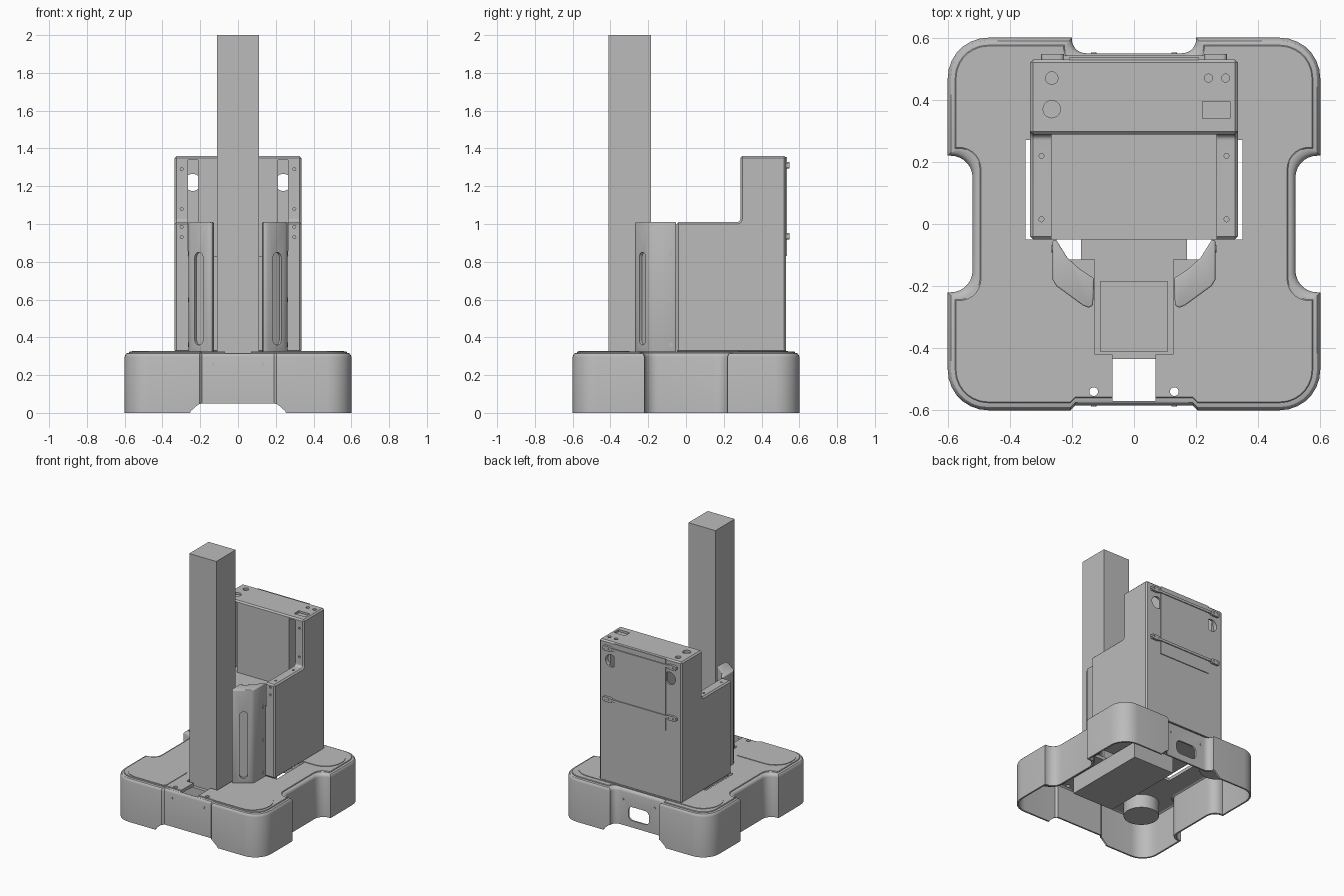
import bpy, bmesh, math
from mathutils import Vector

if "Cube" in bpy.data.objects:
    bpy.data.objects.remove(bpy.data.objects["Cube"], do_unlink=True)

grey = bpy.data.materials.new("plain_grey")
grey.use_nodes = True
grey.diffuse_color = (0.5, 0.5, 0.5, 1)
grey.node_tree.nodes["Principled BSDF"].inputs["Base Color"].default_value = (0.5, 0.5, 0.5, 1)

# Drawing planes: (u, v) is the profile, w the extrusion
XY = lambda u, v, w: Vector((u, v, w))
XZ = lambda u, v, w: Vector((u, w, v))
YZ = lambda u, v, w: Vector((w, u, v))


def fillet(corners, steps=7):
    """Round each (x, y, radius) corner of a closed outline."""
    out = []
    for i, (x, y, r) in enumerate(corners):
        p = Vector((x, y))
        if not r:
            out.append(p)
            continue
        a = (Vector(corners[i - 1][:2]) - p).normalized()
        b = (Vector(corners[(i + 1) % len(corners)][:2]) - p).normalized()
        c = p + (a + b) * r
        for k in range(steps + 1):
            t = math.pi / 2 * k / steps
            out.append(c - b * r * math.cos(t) - a * r * math.sin(t))
    return out


def rect(u0, u1, v0, v1, r=0):
    return fillet([(u0, v0, r), (u1, v0, r), (u1, v1, r), (u0, v1, r)])


def circle(u, v, r, n=20):
    return [(u + r * math.cos(k * math.tau / n), v + r * math.sin(k * math.tau / n)) for k in range(n)]


def loft(name, rings, closed=False):
    """Join matching rings of points; cap the ends unless the section is closed."""
    bm = bmesh.new()
    loops = [[bm.verts.new(p) for p in ring] for ring in rings]
    pairs = list(zip(loops, loops[1:]))
    if closed:
        pairs.append((loops[-1], loops[0]))
    else:
        bm.faces.new(loops[0])
        bm.faces.new(loops[-1])
    for low, high in pairs:
        for i in range(len(low)):
            bm.faces.new((low[i - 1], low[i], high[i], high[i - 1]))
    bmesh.ops.recalc_face_normals(bm, faces=bm.faces)
    mesh = bpy.data.meshes.new(name)
    bm.to_mesh(mesh)
    bm.free()
    ob = bpy.data.objects.new(name, mesh)
    bpy.context.collection.objects.link(ob)
    mesh.materials.append(grey)
    return ob


def prism(name, pts, lo, hi, plane=XY):
    return loft(name, [[plane(p[0], p[1], w) for p in pts] for w in (lo, hi)])


def bevel(ob, width, segments):
    m = ob.modifiers.new("edges", 'BEVEL')
    m.width, m.segments = width, segments
    m.limit_method, m.angle_limit = 'ANGLE', math.radians(50)


def finish(ob, cutters=()):
    """Cut, apply modifiers and shade."""
    for c in cutters:
        m = ob.modifiers.new("cut", 'BOOLEAN')
        m.operation, m.solver, m.object = 'DIFFERENCE', 'EXACT', c
        c.hide_render = True
    bpy.ops.object.select_all(action='DESELECT')
    ob.select_set(True)
    bpy.context.view_layer.objects.active = ob
    if ob.modifiers:
        bpy.ops.object.convert(target='MESH')
    bpy.ops.object.shade_smooth_by_angle(angle=math.radians(32))
    for c in cutters:
        bpy.data.objects.remove(c, do_unlink=True)


def base_ring(d, z):
    """Plan outline of the base, inset by d, at height z."""
    half = [(.19, -.585 + d, 0), (.205, -.6 + d, 0), (.6 - d, -.6 + d, .13 - d), (.6 - d, -.22 - d, 0),
            (.52 - d, -.22 - d, .07), (.52 - d, .22 + d, .07), (.6 - d, .22 + d, 0),
            (.6 - d, .6 - d, .13 - d), (.2 + d, .6 - d, 0), (.2 + d, .55 - d, .045)]
    return [XY(p.x, p.y, z) for p in fillet(half + [(-x, y, r) for x, y, r in reversed(half)])]


def deck_cutters():
    half = [(.07, -.57), (.07, -.42), (.125, -.42), (.125, -.115), (.25, -.115),
            (.25, -.05), (.35, -.05), (.35, .27)]
    cuts = [prism("cutter", half + [(-x, y) for x, y in reversed(half)], .2, .5)]
    return cuts + [prism("cutter", circle(s * .13, -.54, .014), .2, .5) for s in (-1, 1)]


# Base skirt: thin wall with rolled rim, raised lower edge front and back, rear handle
section = [(0, 0), (0, .296), (.003, .307), (.01, .315), (.02, .318), (.028, .318),
           (.028, .306), (.012, .296), (.012, 0)]
skirt = loft("base_skirt", [base_ring(d, z) for d, z in section], closed=True)
arch = [(-.26, -.02), (.26, -.02), (.25, .01), (.21, .045), (.19, .05), (-.19, .05), (-.21, .045), (-.25, .01)]
finish(skirt, deck_cutters() + [
    prism("cutter", arch, -.7, -.5, XZ), prism("cutter", arch, .5, .7, XZ),
    prism("cutter", rect(-.085, .085, .1, .2, .035), .5, .7, XZ)])
finish(loft("deck_plate", [base_ring(.024, .3), base_ring(.024, .321), base_ring(.027, .324)]), deck_cutters())

# Deck pads and corner wheel mounts
finish(prism("rear_pad", rect(-.56, .56, .275, .54, .13), .322, .328))
for s, side in ((-1, "right"), (1, "left")):
    pad = [(s * .195, -.57, .02), (s * .56, -.57, .13), (s * .56, -.3, .13), (s * .195, -.3, .02)]
    finish(prism("front_pad_" + side, fillet(pad), .322, .328))
    for y, end in ((-.4, "front"), (.4, "rear")):
        finish(prism(f"{end}_wheel_mount_{side}", circle(s * .4, y, .12, 32), .2, .31))
    finish(prism("front_screw_" + side, circle(s * .13, .26, .009), -.588, -.58, XZ))
    finish(prism("rear_screw_" + side, circle(s * .13, .24, .009), .545, .553, XZ))

# Undercarriage box and mast
finish(prism("undercarriage", rect(-.17, .17, -.435, .21), .18, .3))
finish(prism("mast", rect(-.11, .11, -.41, -.185), .3, 2))

# Body with stepped side profile and an open bay between two side flanges
side_profile = fillet([(-.05, .32, 0), (.53, .32, 0), (.53, 1.36, 0), (.288, 1.36, 0),
                       (.288, 1.01, .018), (-.05, 1.01, 0)])
body = prism("body", side_profile, -.335, .335, YZ)
bevel(body, .01, 1)
cuts = [prism("cutter", rect(-.265, .265, -.1, .515), .83, 1.34),
        prism("cutter", circle(-.265, .47, .02), 1.345, 1.4),
        prism("cutter", circle(-.265, .37, .028), 1.345, 1.4),
        prism("cutter", rect(.22, .31, .34, .395), 1.345, 1.4)]
cuts += [prism("cutter", circle(x, .47, .013), 1.345, 1.4) for x in (.24, .295)]
for s in (-1, 1):
    cuts.append(prism("cutter", circle(s * .24, 1.22, .045, 28), .5, .6, XZ))
    cuts += [prism("cutter", circle(s * .298, y, .008, 12), 1, 1.1) for y in (.015, .22)]
    cuts += [prism("cutter", circle(s * .298, z, .008, 12), -.1, -.04, XZ) for z in (.93, .985)]
    cuts += [prism("cutter", circle(s * .298, z, .008, 12), .2, .3, XZ) for z in (1.08, 1.29)]
finish(body, cuts)

# Inner equipment block, rear service plate and mounting rails
finish(prism("inner_block", rect(-.212, .212, .292, .52), .825, 1.345))
finish(prism("rear_plate", rect(-.21, .21, .83, 1.355), .528, .536, XZ))
for z, level in ((1.31, "upper"), (.935, "lower")):
    finish(prism(level + "_rail", rect(-.3, .3, z - .009, z + .009), .53, .543, XZ))
    for s, side in ((-1, "right"), (1, "left")):
        a, b = sorted((s * .225, s * .3))
        clip = prism(f"{level}_rail_clip_{side}", rect(a, b, z - .017, z + .017, .015), .53, .547, XZ)
        finish(clip, [prism("cutter", circle(s * x, z, .007, 12), .544, .56, XZ) for x in (.245, .28)])

# Slotted guards on both sides of the mast
for s, side in ((-1, "right"), (1, "left")):
    outline = [(.262, -.052), (.262, -.18), (.25, -.2), (.165, -.262), (.145, -.27), (.132, -.262),
               (.128, -.175), (.175, -.145), (.215, -.108), (.25, -.052)]
    guard = prism("guard_" + side, [(s * x, y) for x, y in outline], .322, 1.01)
    bevel(guard, .012, 3)
    along = Vector((s * .808, .589, 0))
    out = Vector((s * .589, -.808, 0))
    centre = Vector((s * .2075, -.231, 0))
    face = lambda u, v, w: centre + along * u + out * w + Vector((0, 0, v))
    finish(guard, [prism("cutter", rect(-.027, .027, .36, .85, .026), -.018, .05, face)])
    for i, z in enumerate((.36, .6, .845)):
        lo, hi = sorted((s * .25, s * .266))
        finish(prism(f"guard_screw_{side}_{i + 1}", circle(-.08, z, .012, 14), lo, hi, YZ))
